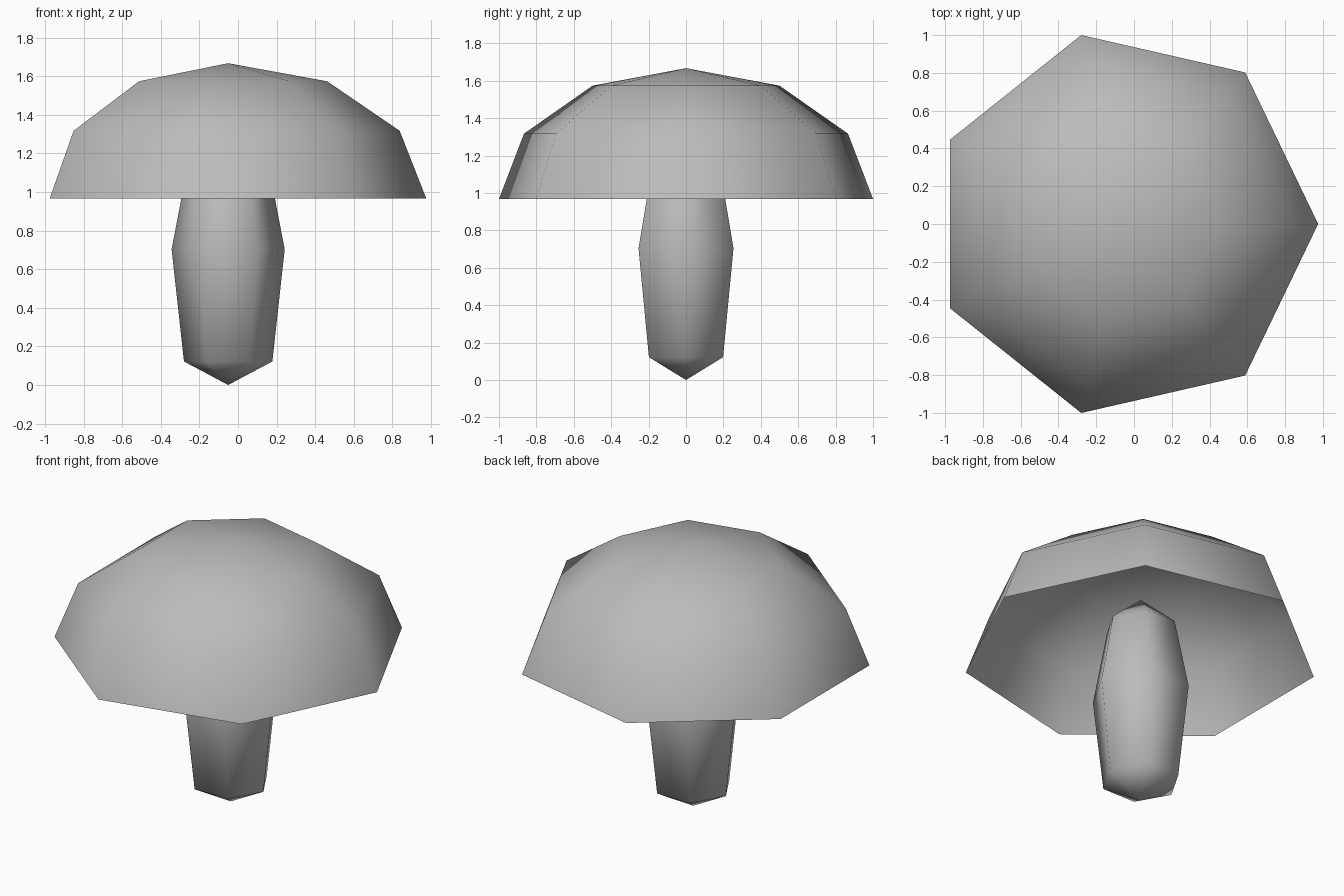
import bpy, bmesh, math

if "Cube" in bpy.data.objects:
    bpy.data.objects.remove(bpy.data.objects["Cube"])

CX = -0.051  # shared vertical axis of cap and stem

grey = bpy.data.materials.new("plain grey")
grey.diffuse_color = (0.5, 0.5, 0.5, 1)
grey.use_nodes = True
grey.node_tree.nodes["Principled BSDF"].inputs["Base Color"].default_value = grey.diffuse_color


def lathe(name, sides, profile):
    """Revolve (radius, z) points round the axis; radius 0 makes a pole."""
    bm = bmesh.new()
    rings = []
    for r, z in profile:
        if r == 0:
            rings.append([bm.verts.new((CX, 0, z))] * sides)
        else:
            angles = [2 * math.pi * i / sides for i in range(sides)]
            rings.append([bm.verts.new((CX + r * math.cos(a), r * math.sin(a), z))
                          for a in angles])
    for low, high in zip(rings, rings[1:]):
        for i in range(sides):
            j = (i + 1) % sides
            corners = list(dict.fromkeys((low[i], low[j], high[j], high[i])))
            bm.faces.new(corners).smooth = True
    mesh = bpy.data.meshes.new(name)
    bm.to_mesh(mesh)
    bm.free()
    mesh.materials.append(grey)
    obj = bpy.data.objects.new(name, mesh)
    bpy.context.collection.objects.link(obj)
    return obj


# Cap: open seven-sided half dome, flattened in height
R, H, BASE = 1.026, 0.70, 0.967
dome = [(R * math.cos(math.radians(a)), BASE + H * math.sin(math.radians(a)))
        for a in (0, 30, 60)]
lathe("mushroom_cap", 7, dome + [(0, BASE + H)])

# Stem: six-sided, pointed at both ends, its top hidden inside the cap
lathe("mushroom_stem", 6,
      [(0, 0), (0.229, 0.122), (0.293, 0.703), (0.207, 1.15), (0, 1.33)])
